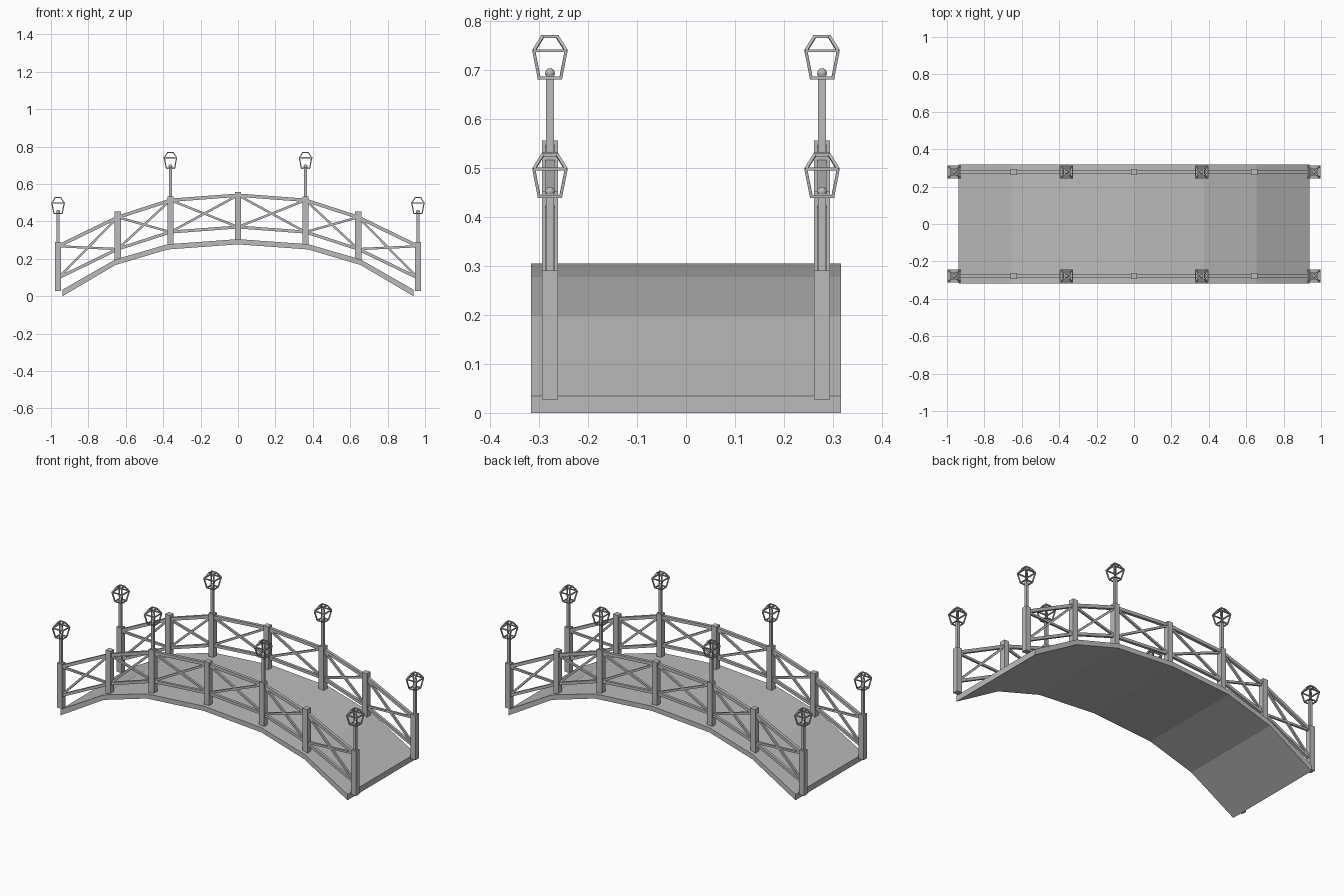
import bpy, bmesh
from mathutils import Matrix, Vector

cube = bpy.data.objects.get("Cube")
if cube:
    bpy.data.objects.remove(cube, do_unlink=True)

grey = bpy.data.materials.new("plain grey")
grey.use_nodes = True
grey.diffuse_color = (0.5, 0.5, 0.5, 1)
grey.node_tree.nodes["Principled BSDF"].inputs["Base Color"].default_value = (0.5, 0.5, 0.5, 1)

RAIL_Y = 0.278      # distance of each railing from the centre line
DECK_Y = 0.317      # half the deck width


def finish(bm, name):
    bmesh.ops.recalc_face_normals(bm, faces=bm.faces)
    mesh = bpy.data.meshes.new(name)
    bm.to_mesh(mesh)
    bm.free()
    mesh.materials.append(grey)
    obj = bpy.data.objects.new(name, mesh)
    bpy.context.collection.objects.link(obj)
    return obj


def beam(bm, a, b, width):
    """Square bar from point a to point b."""
    a, b = Vector(a), Vector(b)
    d = (b - a).normalized()
    hint = Vector((1, 0, 0)) if abs(d.y) > 0.9 else Vector((0, 1, 0))
    u = hint.cross(d).normalized()
    v = d.cross(u)
    frame = Matrix((u, v, d)).transposed().to_4x4()
    size = Matrix.Diagonal((width, width, (b - a).length, 1))
    bmesh.ops.create_cube(bm, size=1, matrix=Matrix.Translation((a + b) / 2) @ frame @ size)


def single_beam(name, a, b, width):
    bm = bmesh.new()
    beam(bm, a, b, width)
    return finish(bm, name)


def lantern(name, x, y, z):
    """Open cage: a tapering square body under a hipped top."""
    bm = bmesh.new()
    rings = []
    for half, height in ((0.022, 0.003), (0.033, 0.059), (0.015, 0.088)):
        rings.append([Vector((x + sx * half, y + sy * half, z + height))
                      for sx, sy in ((-1, -1), (1, -1), (1, 1), (-1, 1))])
    for ring in rings:
        for i in range(4):
            beam(bm, ring[i], ring[(i + 1) % 4], 0.006)
    for low, high in zip(rings, rings[1:]):
        for p, q in zip(low, high):
            beam(bm, p, q, 0.006)
    finish(bm, name)


def bulb(name, x, y, z):
    bm = bmesh.new()
    bmesh.ops.create_uvsphere(bm, u_segments=12, v_segments=8, radius=0.01,
                              matrix=Matrix.Translation((x, y, z)))
    for f in bm.faces:
        f.smooth = True
    finish(bm, name)


# Arched deck: mirrored profile extruded across the width
half_top = [(0.938, 0.035), (0.655, 0.197), (0.375, 0.278)]
half_low = [(0.938, 0.0), (0.655, 0.167), (0.375, 0.25)]
top = [(-x, z) for x, z in half_top] + [(0, 0.305)] + half_top[::-1]
low = [(-x, z) for x, z in half_low] + [(0, 0.277)] + half_low[::-1]
bm = bmesh.new()
side = bm.faces.new([bm.verts.new((x, -DECK_Y, z)) for x, z in top + low[::-1]])
out = bmesh.ops.extrude_face_region(bm, geom=[side], use_keep_orig=True)
bmesh.ops.translate(bm, vec=(0, 2 * DECK_Y, 0),
                    verts=[v for v in out["geom"] if isinstance(v, bmesh.types.BMVert)])
finish(bm, "deck")

# Railing stations: x, post foot, post top, upper rail height, has a lamp
half = [(0.962, 0.027, 0.291, 0.267, True),
        (0.643, 0.19, 0.452, 0.422, False),
        (0.361, 0.27, 0.533, 0.513, True)]
stations = ([(-s[0],) + s[1:] for s in half]
            + [(0, 0.295, 0.557, 0.54, False)] + half[::-1])
DROP = 0.17         # lower rail below upper rail

for label, y in (("front", -RAIL_Y), ("back", RAIL_Y)):
    for i, (x, foot, head, rail, lit) in enumerate(stations):
        tag = f"{label}_{i + 1}"
        single_beam("post_" + tag, (x, y, foot), (x, y, head), 0.033)
        if lit:
            single_beam("lamp_pole_" + tag, (x, y, head), (x, y, head + 0.158), 0.016)
            bulb("lamp_bulb_" + tag, x, y, head + 0.161)
            lantern("lantern_" + tag, x, y, head + 0.148)

    # Two rails and crossed braces in every bay
    for i, (s, t) in enumerate(zip(stations, stations[1:])):
        tag = f"{label}_{i + 1}"
        a_top, b_top = (s[0], y, s[3]), (t[0], y, t[3])
        a_low, b_low = (s[0], y, s[3] - DROP), (t[0], y, t[3] - DROP)
        single_beam("upper_rail_" + tag, a_top, b_top, 0.018)
        single_beam("lower_rail_" + tag, a_low, b_low, 0.016)
        single_beam("rising_brace_" + tag, a_low, b_top, 0.012)
        single_beam("falling_brace_" + tag, a_top, b_low, 0.012)
